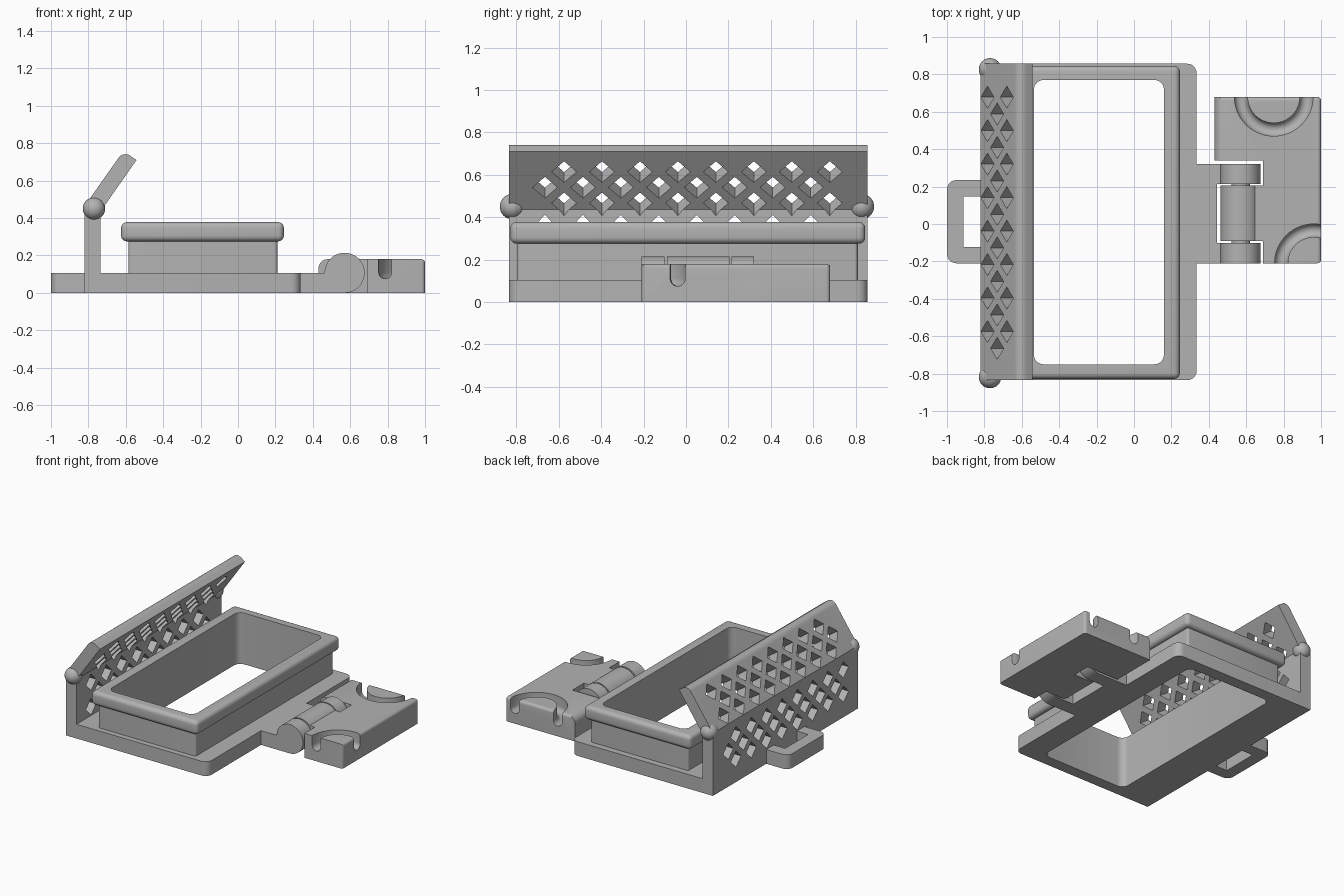
import bpy, bmesh, math
from mathutils import Matrix, Vector

cube = bpy.data.objects.get("Cube")
if cube:
    bpy.data.objects.remove(cube)

grey = bpy.data.materials.new("plain grey")
grey.use_nodes = True
grey.diffuse_color = (0.45, 0.45, 0.45, 1)
grey.node_tree.nodes["Principled BSDF"].inputs["Base Color"].default_value = grey.diffuse_color


def finish(name, bm):
    bmesh.ops.recalc_face_normals(bm, faces=bm.faces)
    mesh = bpy.data.meshes.new(name)
    bm.to_mesh(mesh)
    bm.free()
    mesh.materials.append(grey)
    ob = bpy.data.objects.new(name, mesh)
    bpy.context.collection.objects.link(ob)
    return ob


def prism(name, outline, direction, start, length):
    """Extrude a closed outline of 3D points."""
    bm = bmesh.new()
    d = Vector(direction)
    face = bm.faces.new([bm.verts.new(Vector(p) + d * start) for p in outline])
    new = bmesh.ops.extrude_face_region(bm, geom=[face])["geom"]
    bmesh.ops.translate(bm, vec=d * length, verts=[v for v in new if isinstance(v, bmesh.types.BMVert)])
    return finish(name, bm)


def box(name, x0, x1, y0, y1, z0, z1):
    return prism(name, [(x0, y0, 0), (x1, y0, 0), (x1, y1, 0), (x0, y1, 0)], (0, 0, 1), z0, z1 - z0)


def bevel(ob, width, rule, segments=5):
    """Round the edges chosen by rule(midpoint, direction)."""
    bm = bmesh.new()
    bm.from_mesh(ob.data)
    edges = [e for e in bm.edges if rule((e.verts[0].co + e.verts[1].co) / 2,
                                         (e.verts[1].co - e.verts[0].co).normalized())]
    bmesh.ops.bevel(bm, geom=edges, offset=width, segments=segments, profile=0.5, affect='EDGES')
    bm.to_mesh(ob.data)
    bm.free()
    return ob


def cut(ob, *cutters):
    """Subtract the cutters, bake the result and discard them."""
    for c in cutters:
        c.hide_render = True
        m = ob.modifiers.new("cut", 'BOOLEAN')
        m.object, m.operation, m.solver = c, 'DIFFERENCE', 'EXACT'
    bpy.context.view_layer.update()
    baked = bpy.data.meshes.new_from_object(ob.evaluated_get(bpy.context.evaluated_depsgraph_get()))
    ob.modifiers.clear()
    ob.data = baked
    for c in cutters:
        bpy.data.objects.remove(c)
    return ob


def cylinder(name, x, z, radius, y0, y1, sides=48):
    ring = [(x + radius * math.cos(a), 0, z + radius * math.sin(a))
            for a in (2 * math.pi * i / sides for i in range(sides))]
    return prism(name, ring, (0, 1, 0), y0, y1 - y0)


def upright(p, d):
    return abs(d.z) > 0.9


def opening():
    return bevel(box("opening_cutter", -0.535, 0.16, -0.75, 0.77, -0.1, 0.6), 0.05, upright)


# Base plate, collar and rounded rim around one opening
PLATE = 0.105
FRONT, BACK = -0.835, 0.857
plate = box("base_plate", -0.80, 0.335, FRONT, BACK, 0, PLATE)
bevel(plate, 0.05, lambda p, d: upright(p, d) and p.x > 0)
cut(plate, opening())
collar = box("collar", -0.585, 0.21, -0.795, 0.81, 0.05, 0.30)
cut(bevel(collar, 0.015, upright), opening())
rim = box("rim", -0.625, 0.245, -0.828, 0.845, 0.275, 0.378)
cut(bevel(rim, 0.03, lambda p, d: True), opening())

# Back wall with the leaning screen, as one folded profile
PIVOT = Vector((-0.777, 0, 0.45))
HALF = 0.043
lean = math.radians(55)
along = Vector((math.cos(lean), 0, math.sin(lean)))
inward = Vector((math.sin(lean), 0, -math.cos(lean)))
fold = HALF * math.tan((math.pi / 2 - lean) / 2)
top = PIVOT + along * 0.347
left, right = PIVOT.x - HALF, PIVOT.x + HALF
screen = prism("pierced_screen", [
    (left, 0, 0), (right, 0, 0), (right, 0, PIVOT.z - fold),
    top + inward * HALF, top - inward * HALF, (left, 0, PIVOT.z + fold)],
    (0, 1, 0), FRONT, BACK - FRONT)
bevel(screen, 0.045, lambda p, d: abs(d.y) > 0.9 and p.z > 0.74, 8)


# Staggered diamond holes
def diamond_rows(origin, up, normal, heights, first_offset):
    bm = bmesh.new()
    side = Vector((0, 1, 0))
    for row, h in enumerate(heights):
        for i in range(8):
            y = -0.575 + 0.179 * i - 0.09 * ((row + first_offset) % 2)
            c = origin + up * h + side * y - normal * 0.07
            corners = [c + side * 0.059, c + up * 0.061, c - side * 0.059, c - up * 0.061]
            face = bm.faces.new([bm.verts.new(p) for p in corners])
            new = bmesh.ops.extrude_face_region(bm, geom=[face])["geom"]
            bmesh.ops.translate(bm, vec=normal * 0.14,
                                verts=[v for v in new if isinstance(v, bmesh.types.BMVert)])
    return finish("diamond_cutter", bm)


cut(screen, diamond_rows(PIVOT, along, inward, (0.05, 0.14, 0.23), 0))
cut(screen, diamond_rows(Vector((PIVOT.x, 0, 0)), Vector((0, 0, 1)), Vector((1, 0, 0)),
                         (0.17, 0.26, 0.35), 1))

# Ball ends of the fold
for name, y in (("front_ball", -0.818), ("back_ball", 0.827)):
    bm = bmesh.new()
    bmesh.ops.create_uvsphere(bm, u_segments=32, v_segments=16, radius=0.06,
                              matrix=Matrix.Translation((PIVOT.x + 0.007, y, PIVOT.z)))
    finish(name, bm)

# Loop on the left edge
loop = box("side_loop", -1.0, -0.80, -0.21, 0.235, 0, PLATE)
bevel(loop, 0.05, lambda p, d: upright(p, d) and p.x < -0.9)
cut(loop, box("loop_cutter", -0.912, -0.82, -0.122, 0.147, -0.1, 0.3))

# Hinge: two fixed knuckles, one moving knuckle and a pin
HX, HR = 0.57, 0.107
box("hinge_tab", 0.32, 0.445, -0.21, 0.32, 0, PLATE)
for name, y0, y1 in (("front_knuckle", -0.21, -0.102), ("back_knuckle", 0.215, 0.32)):
    cylinder(name, HX, HR, HR, y0, y1)
    box(name + "_arm", 0.44, HX, y0, y1, 0, PLATE)
cylinder("middle_knuckle", HX, HR, HR, -0.09, 0.205)
box("middle_knuckle_arm", HX, 0.70, -0.09, 0.205, 0, 0.18)
cylinder("hinge_pin", HX, HR, 0.05, -0.15, 0.26)

# Swinging latch block
latch = prism("latch_block", [
    (0.43, 0.34, 0), (0.69, 0.34, 0), (0.69, -0.21, 0),
    (1.0, -0.21, 0), (1.0, 0.68, 0), (0.43, 0.68, 0)], (0, 0, 1), 0, 0.18)
bevel(latch, 0.05, lambda p, d: p.x < 0.44 and p.z > 0.17)
bevel(latch, 0.02, lambda p, d: (p.x > 0.99 and p.z > 0.01)
      or (p.y > 0.67 and p.z > 0.17 and abs(d.x) > 0.9))


# Curved channels with a round floor
def channel(x, y):
    bm = bmesh.new()
    mid, r, floor = 0.175, 0.035, 0.11
    profile = [(mid - r, 0.3)]
    profile += [(mid - r * math.cos(a), floor - r * math.sin(a))
                for a in (math.pi * i / 10 for i in range(11))]
    profile += [(mid + r, 0.3)]
    sides = 64
    rings = []
    for i in range(sides):
        a = 2 * math.pi * i / sides
        rings.append([bm.verts.new((x + q * math.cos(a), y + q * math.sin(a), z)) for q, z in profile])
    n = len(profile)
    for i in range(sides):
        a, b = rings[i], rings[(i + 1) % sides]
        for j in range(n):
            k = (j + 1) % n
            bm.faces.new((a[j], b[j], b[k], a[k]))
    return finish("channel_cutter", bm)


cut(latch, channel(0.747, 0.68))
cut(latch, channel(0.962, -0.21))

# Smooth the rounded surfaces, keep hard edges
for ob in bpy.context.scene.objects:
    ob.select_set(ob.type == 'MESH')
bpy.context.view_layer.objects.active = screen
bpy.ops.object.shade_smooth_by_angle(angle=math.radians(30))
